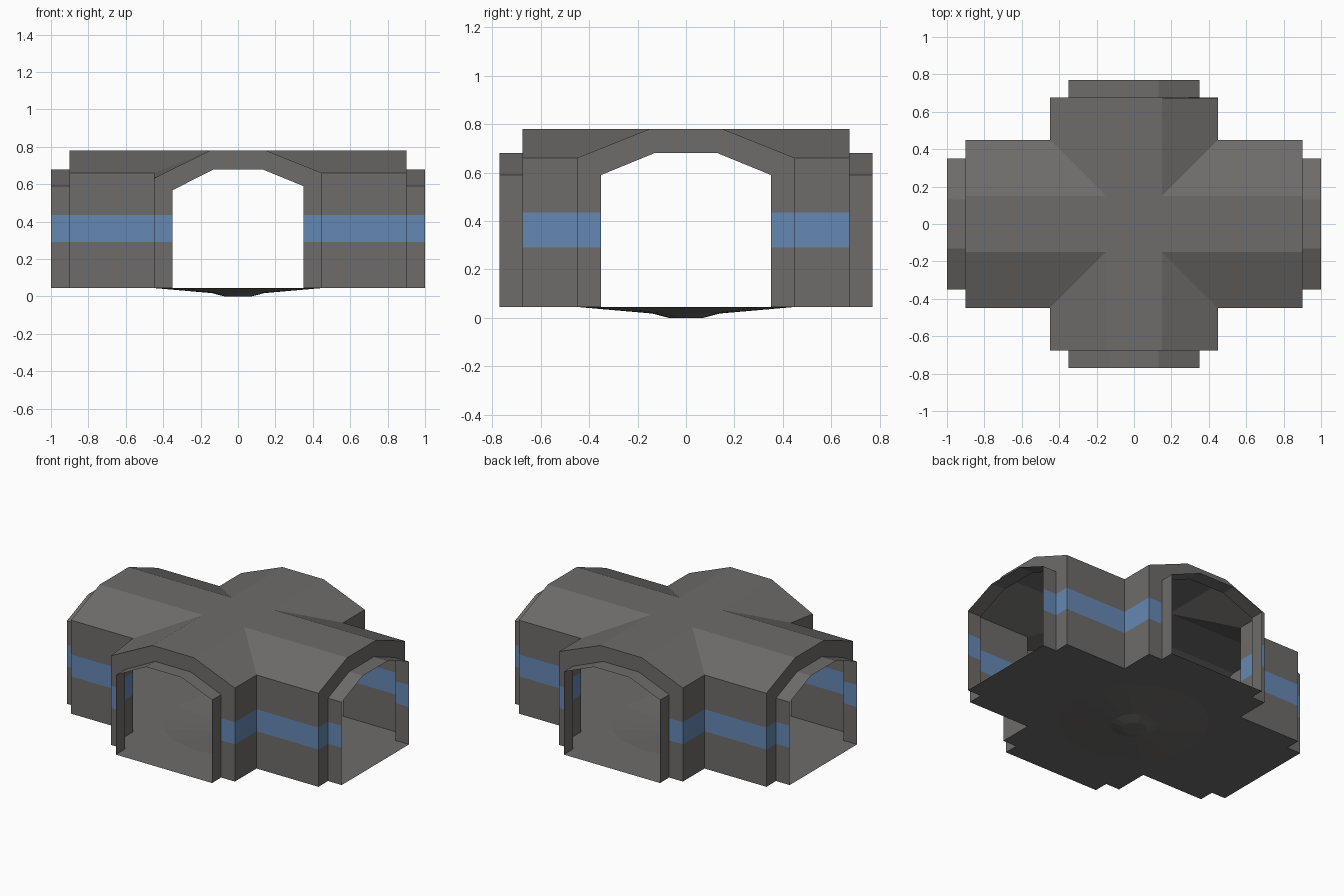
import bpy, bmesh, math
from mathutils import Matrix

if "Cube" in bpy.data.objects:
    bpy.data.objects.remove(bpy.data.objects["Cube"])

FLOOR_Z = 0.045
STRIPE = (0.29, 0.435)


def material(name, rgb):
    m = bpy.data.materials.new(name)
    m.diffuse_color = (*rgb, 1)
    m.use_nodes = True
    m.node_tree.nodes["Principled BSDF"].inputs["Base Color"].default_value = m.diffuse_color
    return m


MATS = [material("warm_grey", (0.155, 0.150, 0.145)),
        material("stripe_blue", (0.130, 0.245, 0.450))]


def finish(bm, name):
    me = bpy.data.meshes.new(name)
    bm.to_mesh(me)
    bm.free()
    for m in MATS:
        me.materials.append(m)
    ob = bpy.data.objects.new(name, me)
    bpy.context.collection.objects.link(ob)
    return ob


def profile(half, eave, ridge_half, ridge):
    """Corridor cross-section as (sideways, height), open at the floor."""
    right = [(half, FLOOR_Z), (half, STRIPE[0]), (half, STRIPE[1]),
             (half, eave), (ridge_half, ridge)]
    return right + [(-t, z) for t, z in reversed(right)]


OUTER = profile(0.45, 0.66, 0.15, 0.78)
INNER = profile(0.35, 0.59, 0.13, 0.68)


def add_strip(bm, ring_a, ring_b, turn, striped):
    """Skin two rings; wall faces at stripe height become blue."""
    a = [bm.verts.new(turn @ p) for p in ring_a]
    b = [bm.verts.new(turn @ p) for p in ring_b]
    for i in range(len(a) - 1):
        f = bm.faces.new((a[i], b[i], b[i + 1], a[i + 1]))
        z = f.calc_center_median().z
        f.material_index = int(striped and STRIPE[0] < z < STRIPE[1])


def ring(prof, dist):
    """Place a profile across an arm; dist None gives the mitred valley."""
    return [Matrix.Translation((abs(t) if dist is None else dist, t, z)).translation
            for t, z in prof]


shell, sleeves = bmesh.new(), bmesh.new()
for k in range(4):
    turn = Matrix.Rotation(k * math.pi / 2, 3, 'Z')
    length, end = (0.9, 1.0) if k % 2 == 0 else (0.675, 0.77)
    # arm walls and roof, end frame, projecting sleeve
    add_strip(shell, ring(OUTER, None), ring(OUTER, length), turn, True)
    add_strip(shell, ring(OUTER, length), ring(INNER, length), turn, True)
    add_strip(sleeves, ring(INNER, length), ring(INNER, end), turn, k % 2 == 0)

# flat roof over the crossing
shell.faces.new([shell.verts.new((x, y, 0.78)) for x, y in
                 ((-.15, -.15), (.15, -.15), (.15, .15), (-.15, .15))])

for bm in (shell, sleeves):
    # the front arm's left eave sags slightly
    for v in bm.verts:
        if v.co.y < -0.6 and v.co.x < -0.3 and v.co.z > 0.5:
            v.co.z -= 0.028 if v.co.z > 0.62 else 0.022
    bmesh.ops.remove_doubles(bm, verts=bm.verts, dist=0.0005)
    bmesh.ops.recalc_face_normals(bm, faces=bm.faces)
finish(shell, "corridor_shell")
finish(sleeves, "end_sleeves")

# floor: cross outline with a shallow round dish in the middle
floor = bmesh.new()
quarter = [(1, .35), (.9, .35), (.9, .45), (.45, .45),
           (.45, .675), (.35, .675), (.35, .77)]
outline = []
for sx, sy in ((1, 1), (-1, 1), (-1, -1), (1, -1)):
    pts = [(x * sx, y * sy) for x, y in quarter]
    outline += pts if sx * sy > 0 else pts[::-1]


def loop(points, z):
    vs = [floor.verts.new((x, y, z)) for x, y in points]
    return vs, [floor.edges.new((vs[i - 1], vs[i])) for i in range(len(vs))]


SIDES = 16
_, edges = loop(outline, FLOOR_Z)
dish = []
for r, z in ((0.449, FLOOR_Z), (0.14, 0.018), (0.07, 0.0)):
    dish.append(loop([(r * math.cos(2 * math.pi * i / SIDES),
                       r * math.sin(2 * math.pi * i / SIDES))
                      for i in range(SIDES)], z))
bmesh.ops.triangle_fill(floor, edges=edges + dish[0][1], use_beauty=True)
# drop any fill that landed inside the dish opening
inside = [f for f in floor.faces if f.calc_center_median().xy.length < 0.40
          and all(v in dish[0][0] for v in f.verts)]
if inside:
    bmesh.ops.delete(floor, geom=inside, context='FACES_ONLY')
for (a, _), (b, _) in zip(dish, dish[1:]):
    for i in range(SIDES):
        floor.faces.new((a[i - 1], a[i], b[i], b[i - 1]))
floor.faces.new(dish[-1][0])
floor.normal_update()
for f in floor.faces:
    if f.normal.z > 0:
        f.normal_flip()
finish(floor, "dished_floor")
